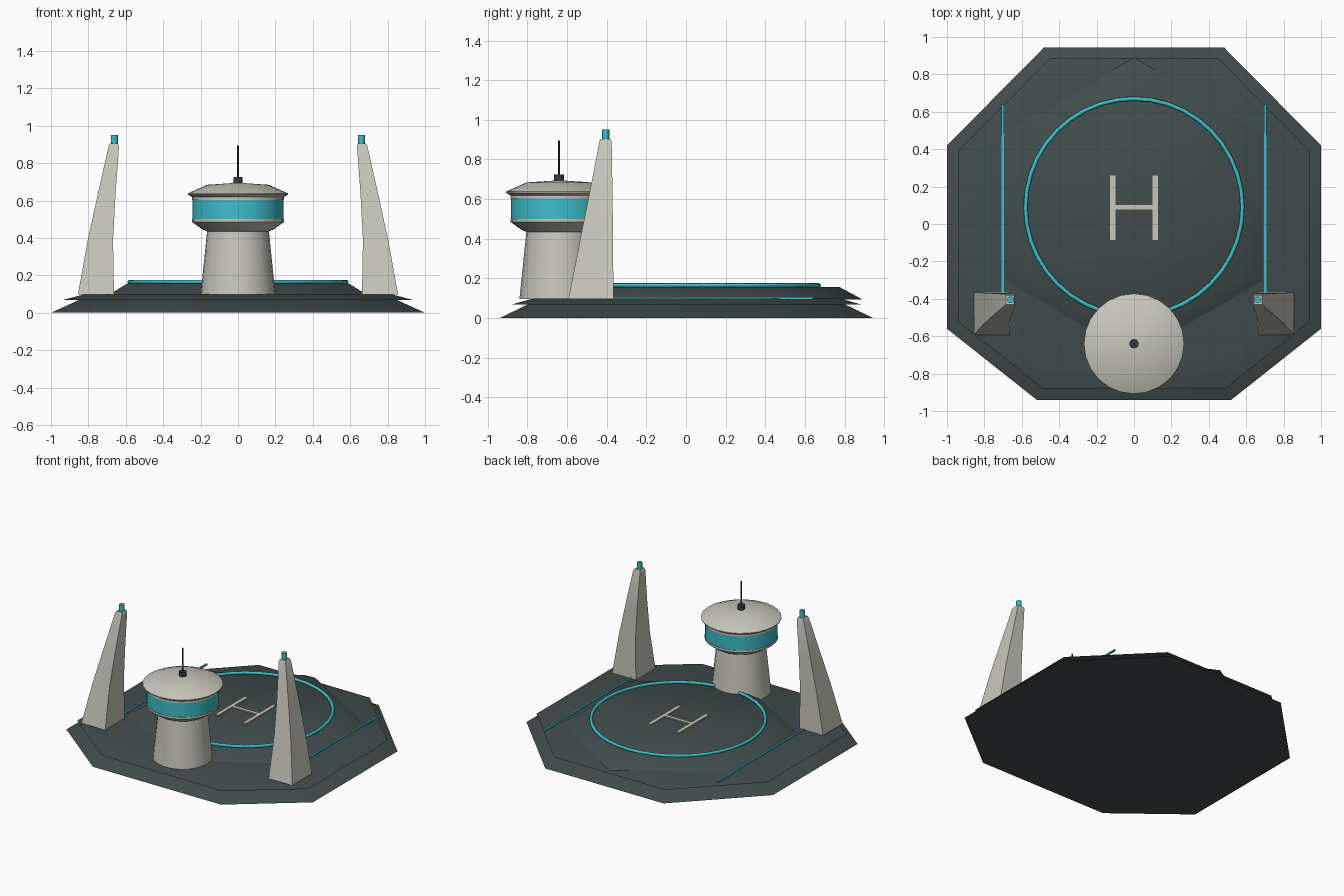
import bpy
import bmesh
import math

cube = bpy.data.objects.get("Cube")
if cube:
    bpy.data.objects.remove(cube, do_unlink=True)


def material(name, rgb):
    m = bpy.data.materials.new(name)
    m.use_nodes = True
    color = (*rgb, 1)
    m.diffuse_color = color
    m.node_tree.nodes["Principled BSDF"].inputs["Base Color"].default_value = color
    return m


SLATE = material("dark slate", (0.054, 0.074, 0.074))
STONE = material("pale stone", (0.58, 0.57, 0.50))
TEAL = material("teal glow", (0.045, 0.52, 0.58))
METAL = material("dark metal", (0.035, 0.042, 0.045))


def loft(name, rings, mat, angle=35):
    """Join equal-sized rings of points, cap both ends."""
    bm = bmesh.new()
    loops = [[bm.verts.new(p) for p in ring] for ring in rings]
    n = len(loops[0])
    for low, high in zip(loops, loops[1:]):
        for i in range(n):
            j = (i + 1) % n
            bm.faces.new((low[i], low[j], high[j], high[i]))
    bm.faces.new(loops[0][::-1])
    bm.faces.new(loops[-1])
    bmesh.ops.recalc_face_normals(bm, faces=bm.faces)
    mesh = bpy.data.meshes.new(name)
    bm.to_mesh(mesh)
    bm.free()
    mesh.materials.append(mat)
    obj = bpy.data.objects.new(name, mesh)
    bpy.context.collection.objects.link(obj)
    smooth(obj, angle)
    return obj


def smooth(obj, angle):
    bpy.ops.object.select_all(action="DESELECT")
    obj.select_set(True)
    bpy.context.view_layer.objects.active = obj
    bpy.ops.object.shade_smooth_by_angle(angle=math.radians(angle))


def turned(name, profile, mat, x=0, y=0, sides=24, angle=35):
    """Stack regular polygons from (radius, height) pairs."""
    turns = [math.tau * i / sides + math.pi / 2 for i in range(sides)]
    rings = [[(x + r * math.cos(a), y + r * math.sin(a), z) for a in turns]
             for r, z in profile]
    return loft(name, rings, mat, angle)


def box(name, x0, x1, y0, y1, z0, z1, mat):
    rings = [[(x0, y0, z), (x1, y0, z), (x1, y1, z), (x0, y1, z)] for z in (z0, z1)]
    return loft(name, rings, mat)


# Stepped octagonal foundation
half = [(0.52, -0.94), (1.0, -0.56), (1.0, 0.42), (0.48, 0.945)]
outline = half + [(-x, y) for x, y in reversed(half)]


def slab(name, levels):
    return loft(name, [[(x * s, y * s, z) for x, y in outline] for s, z in levels], SLATE)


slab("foundation_lower", [(1, 0), (0.85, 0.068)])
slab("foundation_upper", [(0.937, 0.068), (0.82, 0.099)])

# Hexagonal landing pad with its ring and marking
PAD_Y = 0.09
turned("landing_pad", [(0.8, 0.094), (0.685, 0.156)], SLATE, y=PAD_Y, sides=6)
bpy.ops.mesh.primitive_torus_add(location=(0, PAD_Y, 0.165), major_radius=0.58,
                                 minor_radius=0.011, major_segments=40, minor_segments=8)
ring = bpy.context.object
ring.name = "pad_light_ring"
ring.data.materials.append(TEAL)
smooth(ring, 50)

for side, label in ((1, "left"), (-1, "right")):
    x0, x1 = sorted((side * 0.1, side * 0.127))
    box("pad_marking_" + label, x0, x1, -0.085, 0.26, 0.15, 0.164, STONE)
box("pad_marking_bar", -0.1, 0.1, 0.077, 0.102, 0.15, 0.164, STONE)

# Tapered pylons with beacons, and the edge lights
pylon_levels = [  # inner x, outer x, front y, back y, z
    (0.663, 0.856, -0.593, -0.366, 0.097),
    (0.668, 0.803, -0.535, -0.368, 0.39),
    (0.654, 0.746, -0.483, -0.371, 0.65),
    (0.636, 0.692, -0.437, -0.375, 0.89),
    (0.642, 0.684, -0.431, -0.381, 0.904),
]
for side, label in ((1, "left"), (-1, "right")):
    rings = [[(side * a, f, z), (side * b, f, z), (side * b, r, z), (side * a, r, z)]
             for a, b, f, r, z in pylon_levels]
    loft("pylon_" + label, rings, STONE, 25)
    turned("beacon_" + label, [(0.018, 0.895), (0.018, 0.95)], TEAL,
           x=side * 0.66, y=-0.405, sides=12)
    x0, x1 = sorted((side * 0.696, side * 0.708))
    box("edge_light_" + label, x0, x1, -0.46, 0.64, 0.094, 0.105, TEAL)

# Control tower
TOWER_Y = -0.64
turned("tower_shaft", [(0.2, 0.097), (0.165, 0.44)], STONE, y=TOWER_Y)
turned("cabin_floor", [(0.165, 0.435), (0.19, 0.445), (0.245, 0.485), (0.245, 0.5)],
       STONE, y=TOWER_Y)
turned("cabin_window_band", [(0.242, 0.498), (0.242, 0.607)], TEAL, y=TOWER_Y)
turned("cabin_roof", [(0.246, 0.604), (0.246, 0.618), (0.268, 0.632), (0.268, 0.638),
                      (0.165, 0.684), (0.02, 0.694)], STONE, y=TOWER_Y)
turned("antenna_base", [(0.025, 0.685), (0.025, 0.725)], METAL, y=TOWER_Y, sides=12)
turned("antenna_mast", [(0.005, 0.72), (0.005, 0.895)], METAL, y=TOWER_Y, sides=8)
